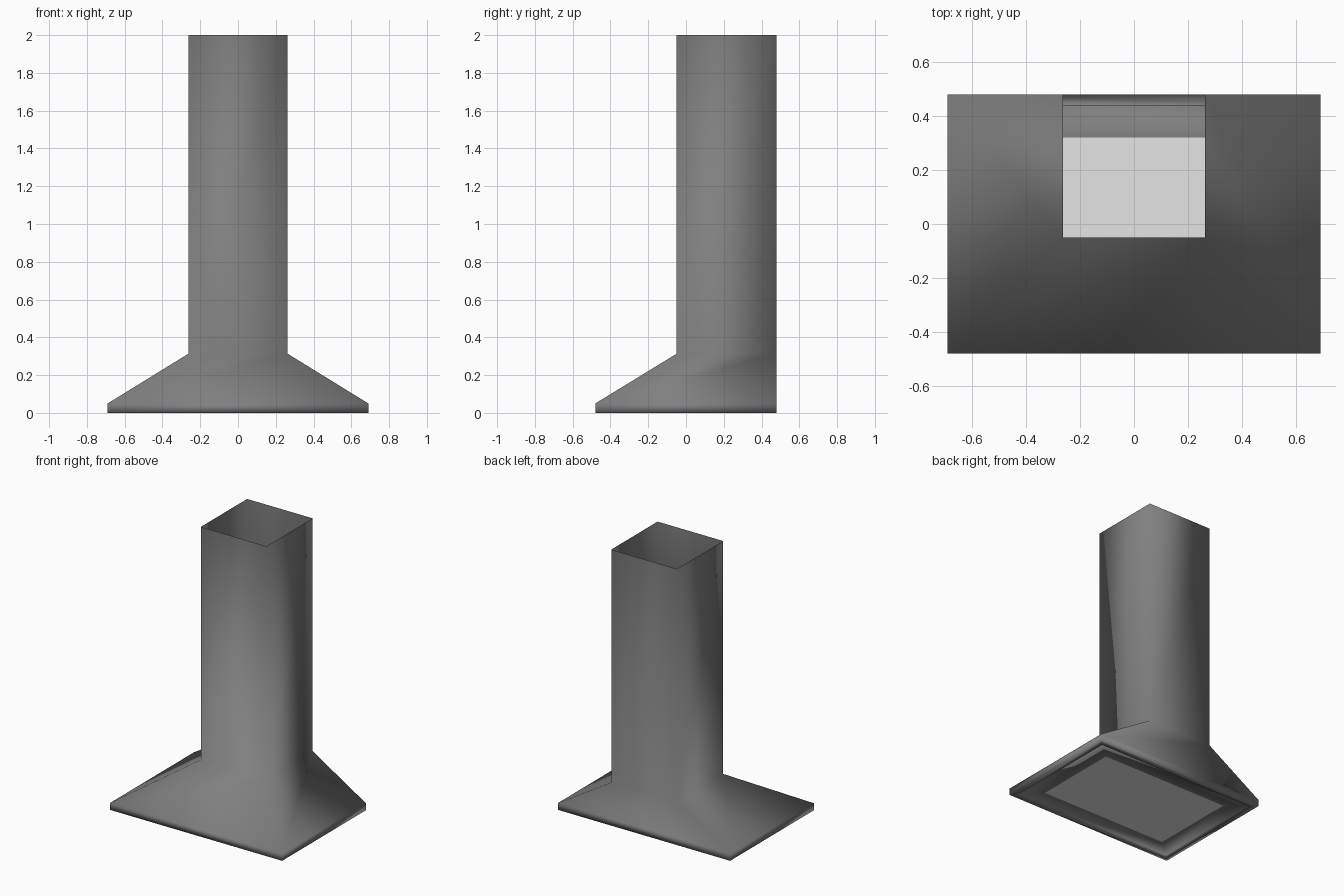
import bpy, bmesh

if "Cube" in bpy.data.objects:
    bpy.data.objects.remove(bpy.data.objects["Cube"])


def material(name, grey):
    m = bpy.data.materials.new(name)
    m.diffuse_color = (grey, grey, grey, 1)
    m.use_nodes = True
    m.node_tree.nodes["Principled BSDF"].inputs["Base Color"].default_value = m.diffuse_color
    return m


def loft(name, sections, mat, cap=False):
    """Skin a stack of rectangles (half width, y front, y back, z)."""
    bm = bmesh.new()
    loops = [[bm.verts.new(p) for p in
              ((-w, y0, z), (w, y0, z), (w, y1, z), (-w, y1, z))]
             for w, y0, y1, z in sections]
    for a, b in zip(loops, loops[1:]):
        for i in range(4):
            j = (i + 1) % 4
            bm.faces.new((a[i], a[j], b[j], b[i]))
    if cap:
        bm.faces.new(loops[0][::-1])
    for f in bm.faces:
        f.smooth = True
    mesh = bpy.data.meshes.new(name)
    bm.to_mesh(mesh)
    bm.free()
    mesh.materials.append(mat)
    obj = bpy.data.objects.new(name, mesh)
    bpy.context.collection.objects.link(obj)
    return obj


steel = material("dark_steel_grey", 0.215)
light = material("pale_filter_grey", 0.78)

# Thin-walled shell: underside border, recess, rim, canopy, open flue
loft("hood_shell", [
    (0.515, -0.32, 0.32, 0.01),
    (0.65, -0.44, 0.44, 0.01),
    (0.65, -0.44, 0.44, 0.0),
    (0.69, -0.48, 0.48, 0.0),
    (0.69, -0.48, 0.48, 0.05),
    (0.263, -0.05, 0.48, 0.313),
    (0.263, -0.05, 0.48, 2.0),
], steel)

# Pale filter filling the opening in the underside
loft("filter_panel", [(0.515, -0.32, 0.32, 0.01)], light, cap=True)
